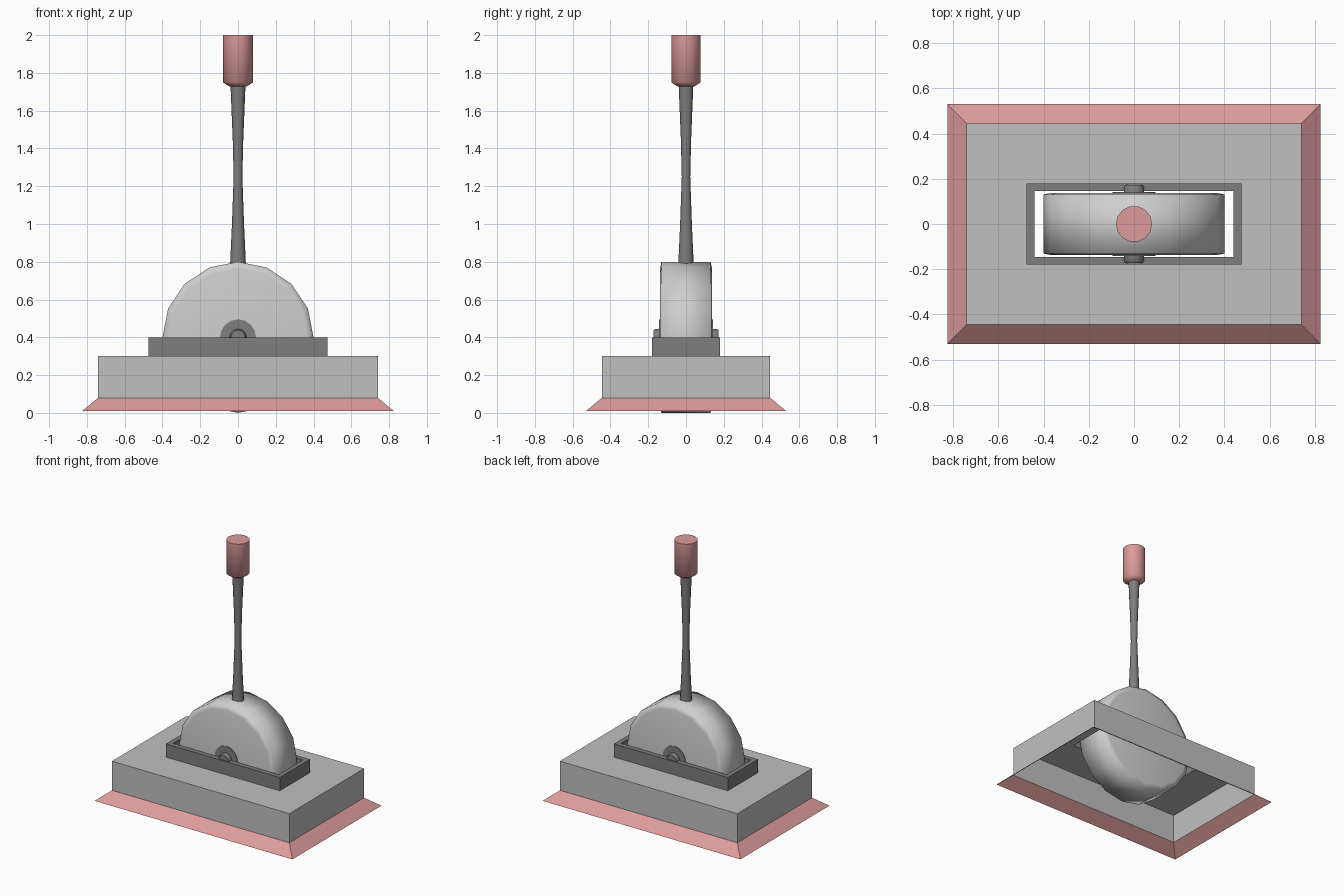
import bpy, bmesh, math

if "Cube" in bpy.data.objects:
    bpy.data.objects.remove(bpy.data.objects["Cube"])


def material(name, rgb):
    m = bpy.data.materials.new(name)
    m.diffuse_color = (*rgb, 1)
    m.use_nodes = True
    m.node_tree.nodes["Principled BSDF"].inputs["Base Color"].default_value = m.diffuse_color
    return m


PINK = material("faded red", (0.73, 0.33, 0.33))
GREY = material("base grey", (0.53, 0.53, 0.53))
PALE = material("wheel grey", (0.62, 0.62, 0.62))
DARK = material("dark grey", (0.21, 0.21, 0.21))


def finish(name, bm, mat, smooth=None):
    mesh = bpy.data.meshes.new(name)
    bm.to_mesh(mesh)
    bm.free()
    mesh.materials.append(mat)
    ob = bpy.data.objects.new(name, mesh)
    bpy.context.collection.objects.link(ob)
    if smooth:
        bpy.ops.object.select_all(action='DESELECT')
        ob.select_set(True)
        bpy.context.view_layer.objects.active = ob
        bpy.ops.object.shade_smooth_by_angle(angle=math.radians(smooth))
    return ob


def bridge(bm, rings):
    for a, b in zip(rings, rings[1:]):
        n = len(a)
        for i in range(n):
            j = (i + 1) % n
            bm.faces.new((a[i], a[j], b[j], b[i]))


def rect_loft(name, rects, mat):
    """Sheet through rectangles given as (half x, half y, z)."""
    bm = bmesh.new()
    corners = ((-1, -1), (1, -1), (1, 1), (-1, 1))
    bridge(bm, [[bm.verts.new((sx * x, sy * y, z)) for sx, sy in corners]
                for x, y, z in rects])
    return finish(name, bm, mat)


def lathe(name, profile, sides, mat, smooth, axis='Z', centre=0.0):
    """Closed turned part; profile is (radius, position along axis)."""
    bm = bmesh.new()
    rings = []
    for r, h in profile:
        ring = []
        for i in range(sides):
            a = 2 * math.pi * i / sides
            c, s = r * math.cos(a), r * math.sin(a)
            ring.append(bm.verts.new((c, s, h) if axis == 'Z' else (c, h, centre + s)))
        rings.append(ring)
    bridge(bm, rings)
    bm.faces.new(rings[0])
    bm.faces.new(rings[-1])
    bmesh.ops.recalc_face_normals(bm, faces=bm.faces)
    return finish(name, bm, mat, smooth)


# Hollow base with a slot, and its flared skirt
rect_loft("base_skirt", [(.825, .53, .01), (.74, .445, .08)], PINK)
rect_loft("base_box", [(.74, .445, .08), (.74, .445, .30), (.44, .145, .30)], GREY)

# Raised rim around the slot
rect_loft("slot_frame", [(.475, .18, .30), (.475, .18, .40),
                         (.44, .145, .40), (.44, .145, .30)], DARK)

# Wheel turning in the slot
lathe("wheel", [(.365, -.138), (.40, -.13), (.40, .13), (.365, .138)],
      16, PALE, 89, 'Y', .40)

# Hub plate and axle stub on both sides
for side, label in ((-1, "front"), (1, "back")):
    lathe(label + "_hub", [(.095, side * .13), (.095, side * .142)],
          16, DARK, 30, 'Y', .40)
    lathe(label + "_axle", [(.045, side * .13), (.045, side * .162), (.038, side * .172)],
          12, DARK, 50, 'Y', .40)

# Waisted lever rod and its grip
lathe("lever_rod", [(.042, .78), (.032, 1.0), (.023, 1.25), (.028, 1.45), (.040, 1.74)],
      14, DARK, 40)
lathe("lever_grip", [(.045, 1.728), (.08, 1.75), (.08, 2.0)], 14, PINK, 70)
